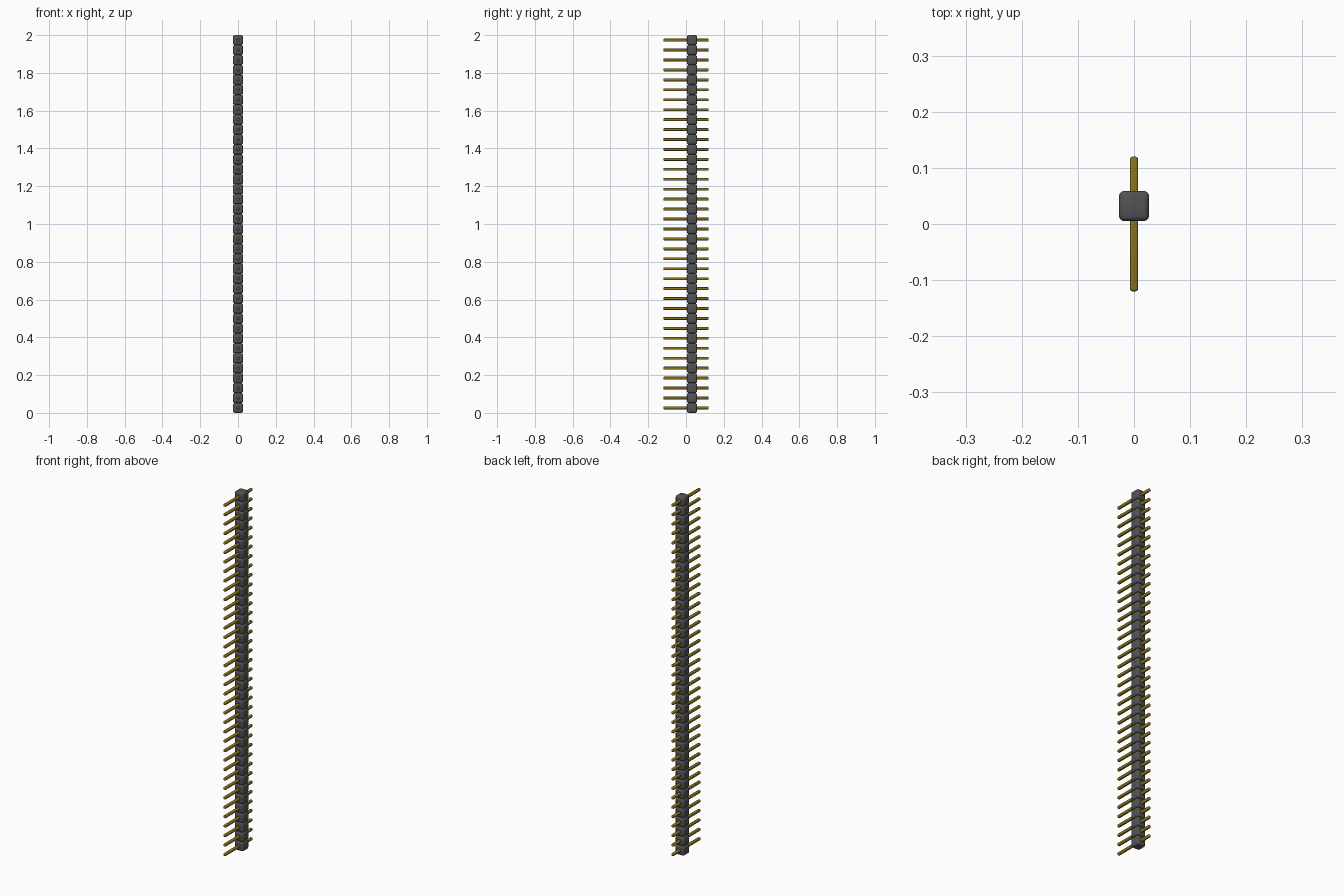
import bpy
import math

cube = bpy.data.objects.get("Cube")
if cube:
    bpy.data.objects.remove(cube, do_unlink=True)

COUNT = 38
PITCH = 2.0 / COUNT


def material(name, rgb):
    m = bpy.data.materials.new(name)
    m.use_nodes = True
    m.diffuse_color = (*rgb, 1)
    m.node_tree.nodes["Principled BSDF"].inputs["Base Color"].default_value = (*rgb, 1)
    return m


plastic = material("dark grey plastic", (0.085, 0.085, 0.085))
gold = material("dull gold metal", (0.26, 0.18, 0.012))


def rounded_box(name, centre, size, radius, mat):
    bpy.ops.mesh.primitive_cube_add(size=1, location=centre)
    ob = bpy.context.object
    ob.name = name
    ob.scale = size
    bpy.ops.object.transform_apply(location=False, rotation=False, scale=True)
    ob.data.materials.append(mat)
    bevel = ob.modifiers.new("rounded edges", 'BEVEL')
    bevel.width = radius
    bevel.segments = 3
    bpy.ops.object.modifier_apply(modifier=bevel.name)
    bpy.ops.object.shade_smooth_by_angle(angle=math.radians(40))
    return ob


# One housing block and one pin for each position up the strip
for i in range(COUNT):
    z = (i + 0.5) * PITCH
    rounded_box(f"housing_block_{i + 1}", (0, 0.032, z), (0.054, 0.054, PITCH), 0.01, plastic)
    rounded_box(f"pin_{i + 1}", (0, 0, z), (0.015, 0.24, 0.015), 0.0045, gold)
